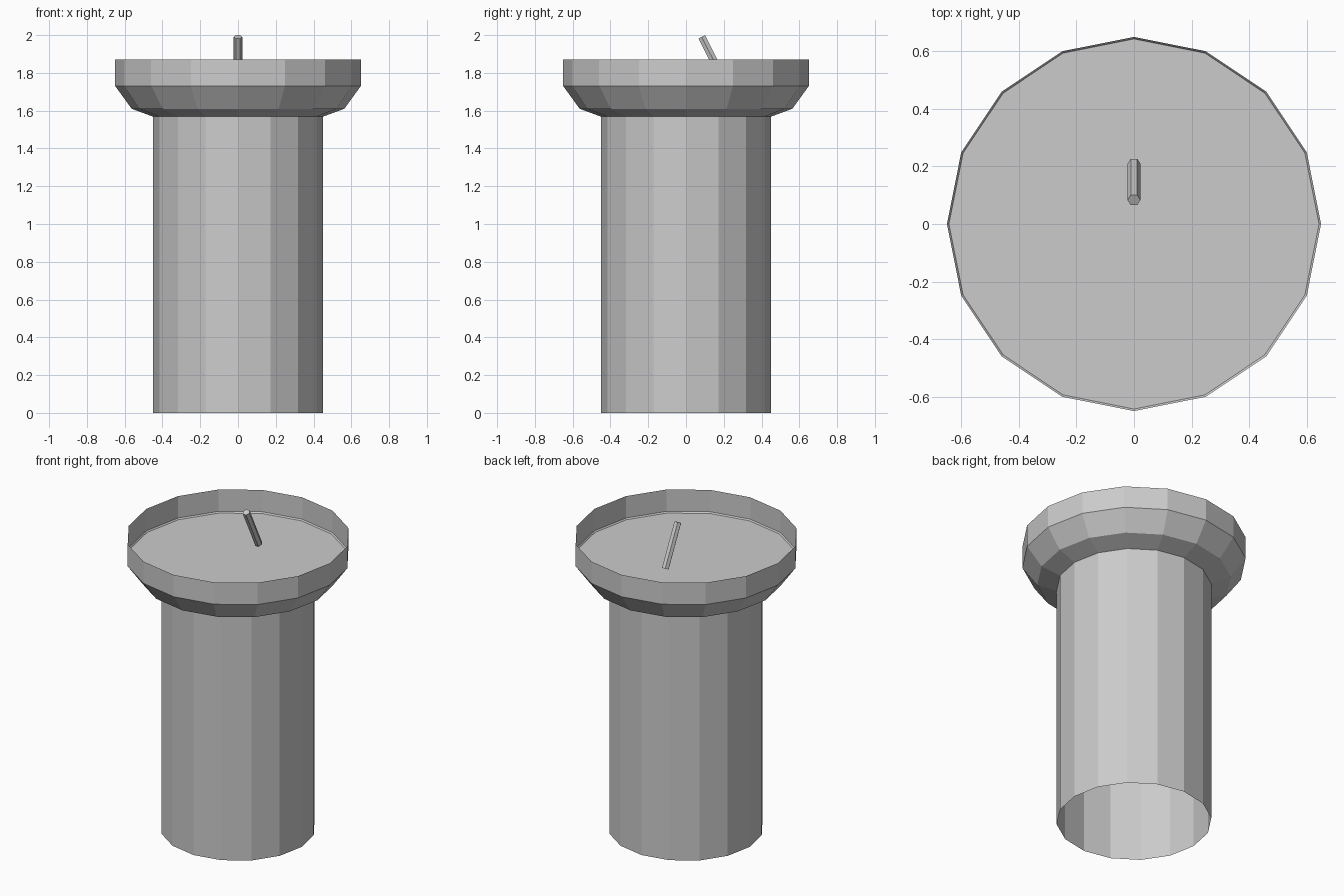
import bpy, bmesh, math
from mathutils import Vector

if "Cube" in bpy.data.objects:
    bpy.data.objects.remove(bpy.data.objects["Cube"])

SIDES = 16


def finish(name, bm):
    mesh = bpy.data.meshes.new(name)
    bm.to_mesh(mesh)
    bm.free()
    obj = bpy.data.objects.new(name, mesh)
    bpy.context.collection.objects.link(obj)
    return obj


def lathe(name, profile):
    """Spin (radius, z) points into a flat-shaded open shell."""
    bm = bmesh.new()
    verts = [bm.verts.new((r, 0, z)) for r, z in profile]
    edges = [bm.edges.new(pair) for pair in zip(verts, verts[1:])]
    bmesh.ops.spin(bm, geom=verts + edges, axis=(0, 0, 1), cent=(0, 0, 0),
                   angle=math.tau, steps=SIDES)
    bmesh.ops.remove_doubles(bm, verts=bm.verts, dist=1e-4)
    bmesh.ops.recalc_face_normals(bm, faces=bm.faces)
    return finish(name, bm)


# Hollow pedestal, open at the bottom
lathe("pedestal", [(0.45, 0), (0.45, 1.57)])

# Basin: flattened half sphere with an upright thin rim
R, DEPTH, Z0 = 0.65, 0.24, 1.73
bowl = [(R * math.cos(math.radians(a)), Z0 - DEPTH * math.sin(math.radians(a)))
        for a in (90, 60, 30, 0)]
lathe("basin", bowl + [(R, 1.87)])

# Flat surface inside the basin
bm = bmesh.new()
bmesh.ops.create_circle(bm, cap_ends=True, segments=SIDES, radius=0.643)
# put a corner on the x axis, matching the basin
corner = max(bm.verts, key=lambda v: v.co.x)
turn = -math.atan2(corner.co.y, corner.co.x)
for v in bm.verts:
    a = math.atan2(v.co.y, v.co.x) + turn
    v.co = (0.643 * math.cos(a), 0.643 * math.sin(a), 1.722)
bm.normal_update()
finish("water_surface", bm)

# Leaning six-sided spout
low, high = Vector((0, 0.209, 1.742)), Vector((0, 0.083, 1.991))
axis = (high - low).normalized()
side = Vector((1, 0, 0))
up = axis.cross(side)
bm = bmesh.new()
rings = []
for end in (low, high):
    rings.append([bm.verts.new(end + 0.0225 * (math.cos(k * math.pi / 3) * side
                                               + math.sin(k * math.pi / 3) * up))
                  for k in range(6)])
for k in range(6):
    j = (k + 1) % 6
    bm.faces.new((rings[0][k], rings[0][j], rings[1][j], rings[1][k]))
for ring in rings:
    bm.faces.new(ring)
bmesh.ops.recalc_face_normals(bm, faces=bm.faces)
finish("spout", bm)
